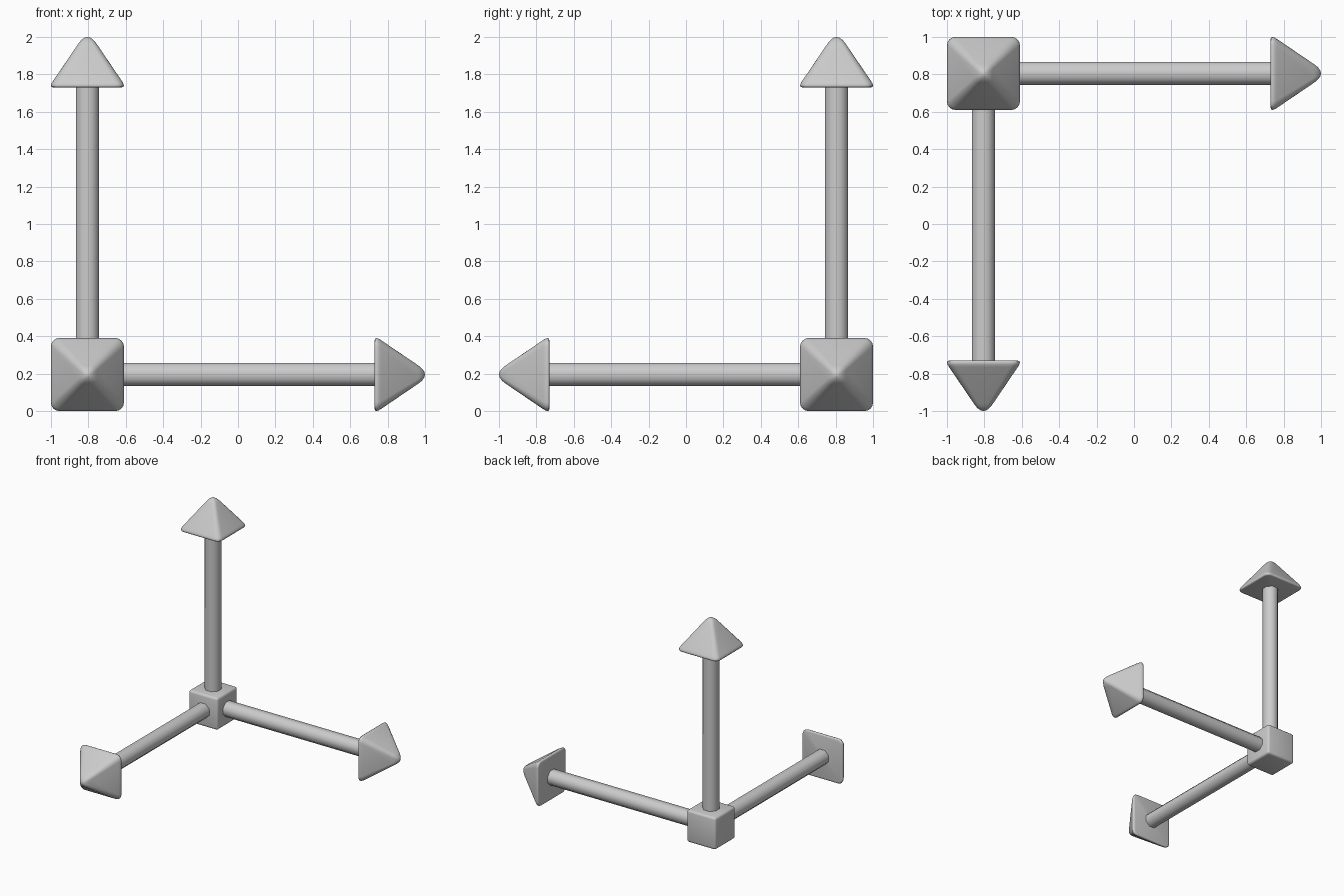
import bpy, bmesh
from math import radians, sin, cos, pi
from mathutils import Matrix

if "Cube" in bpy.data.objects:
    bpy.data.objects.remove(bpy.data.objects["Cube"])

HUB = Matrix.Translation((-0.805, 0.805, 0.195))
AXES = {
    "right": Matrix.Rotation(radians(90), 4, 'Y'),
    "front": Matrix.Rotation(radians(90), 4, 'X'),
    "up": Matrix.Identity(4),
}


def make_object(name, bm, matrix, angle):
    bmesh.ops.recalc_face_normals(bm, faces=bm.faces)
    mesh = bpy.data.meshes.new(name)
    bm.to_mesh(mesh)
    bm.free()
    mesh.transform(matrix)
    ob = bpy.data.objects.new(name, mesh)
    bpy.context.collection.objects.link(ob)
    bpy.ops.object.select_all(action='DESELECT')
    ob.select_set(True)
    bpy.context.view_layer.objects.active = ob
    bpy.ops.object.shade_smooth_by_angle(angle=radians(angle))
    return ob


def rounded_square(half, radius, z, steps=4):
    pts = []
    for k, (sx, sy) in enumerate([(1, 1), (-1, 1), (-1, -1), (1, -1)]):
        for i in range(steps + 1):
            a = k * pi / 2 + i / steps * pi / 2
            pts.append((sx * (half - radius) + radius * cos(a),
                        sy * (half - radius) + radius * sin(a), z))
    return pts


# central block with softened edges
bm = bmesh.new()
bmesh.ops.create_cube(bm, size=0.28)
bmesh.ops.bevel(bm, geom=bm.edges[:], offset=0.02, segments=3, profile=0.5, affect='EDGES')
make_object("hub_block", bm, HUB, 40)

# rounded pyramid head: (half width, corner radius, height along the axis)
HEAD = [(0.182, 0.036, 1.535), (0.192, 0.043, 1.538), (0.195, 0.045, 1.545),
        (0.191, 0.045, 1.558), (0.183, 0.042, 1.571), (0.052, 0.026, 1.764),
        (0.042, 0.025, 1.778), (0.030, 0.022, 1.791), (0.015, 0.013, 1.801)]

for label, rot in AXES.items():
    # eight-sided shaft with flats facing the axes
    bm = bmesh.new()
    bmesh.ops.create_cone(bm, cap_ends=True, segments=8, radius1=0.0675, radius2=0.0675,
                          depth=1.46, matrix=Matrix.Translation((0, 0, 0.83))
                          @ Matrix.Rotation(pi / 8, 4, 'Z'))
    make_object("shaft_" + label, bm, HUB @ rot, 50)

    # arrow head
    bm = bmesh.new()
    rings = [[bm.verts.new(p) for p in rounded_square(*row)] for row in HEAD]
    n = len(rings[0])
    for lo, hi in zip(rings, rings[1:]):
        for i in range(n):
            j = (i + 1) % n
            bm.faces.new((lo[i], lo[j], hi[j], hi[i]))
    bm.faces.new(rings[0][::-1])
    tip = bm.verts.new((0, 0, 1.805))
    for i in range(n):
        bm.faces.new((rings[-1][i], rings[-1][(i + 1) % n], tip))
    make_object("arrow_head_" + label, bm, HUB @ rot, 50)
